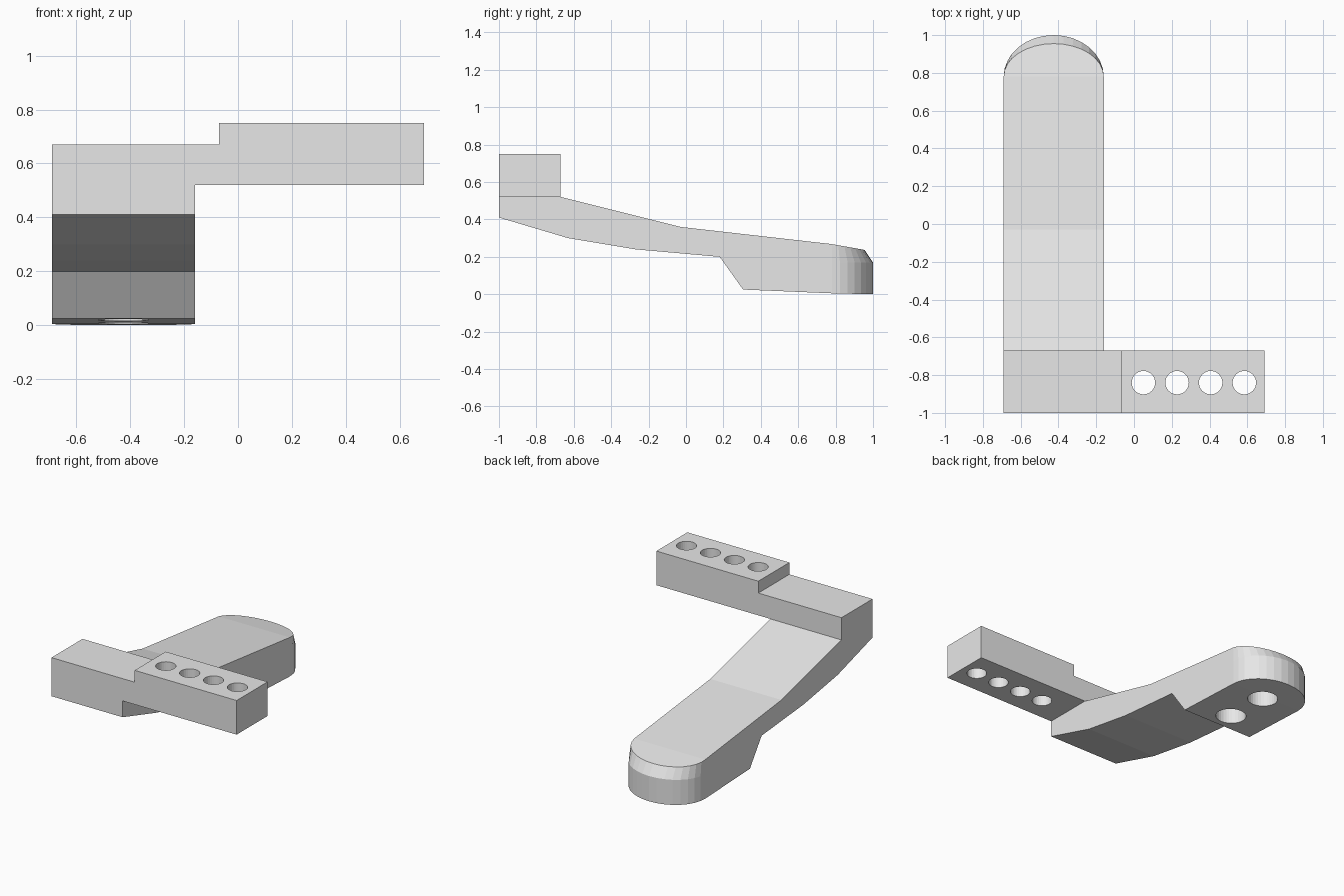
import bpy, bmesh, math
from mathutils import Vector

cube = bpy.data.objects.get("Cube")
if cube:
    bpy.data.objects.remove(cube, do_unlink=True)

grey = bpy.data.materials.new("light grey")
grey.use_nodes = True
grey.diffuse_color = (0.8, 0.8, 0.8, 1)
grey.node_tree.nodes["Principled BSDF"].inputs["Base Color"].default_value = (0.8, 0.8, 0.8, 1)

LEFT, RIGHT = -0.16, -0.69
MID, HALF = (LEFT + RIGHT) / 2, (LEFT - RIGHT) / 2


def finish(name, bm):
    bmesh.ops.remove_doubles(bm, verts=bm.verts, dist=0.0005)
    bmesh.ops.recalc_face_normals(bm, faces=bm.faces)
    mesh = bpy.data.meshes.new(name)
    bm.to_mesh(mesh)
    bm.free()
    mesh.materials.append(grey)
    obj = bpy.data.objects.new(name, mesh)
    bpy.context.collection.objects.link(obj)
    return obj


def face(bm, points):
    bm.faces.new([bm.verts.new(p) for p in points])


def drill(obj, centres, radius, z, depth):
    # Cut round upright holes centred on the given points
    bm = bmesh.new()
    for x, y in centres:
        made = bmesh.ops.create_cone(bm, cap_ends=True, segments=32, radius1=radius,
                                     radius2=radius, depth=depth)
        bmesh.ops.translate(bm, verts=made["verts"], vec=(x, y, z))
    cutter = finish("hole_cutter", bm)
    cutter.hide_render = True
    mod = obj.modifiers.new("holes", "BOOLEAN")
    mod.operation, mod.solver, mod.object = "DIFFERENCE", "EXACT", cutter
    bpy.context.view_layer.objects.active = obj
    bpy.ops.object.modifier_apply(modifier=mod.name)
    bpy.data.objects.remove(cutter, do_unlink=True)


# Arm: side profile from the toe's lower edge round to its upper edge
TOE = 0.78
profile = [(TOE, 0.005), (0.305, 0.025), (0.18, 0.20), (-0.27, 0.24), (-0.63, 0.30),
           (-1, 0.41), (-1, 0.52), (-0.67, 0.52), (-0.03, 0.36), (TOE, 0.268)]
bm = bmesh.new()
for (y1, z1), (y2, z2) in zip(profile, profile[1:]):
    face(bm, [(LEFT, y1, z1), (LEFT, y2, z2), (RIGHT, y2, z2), (RIGHT, y1, z1)])
for x in (LEFT, RIGHT):
    face(bm, [(x, y, z) for y, z in profile + [(TOE, 0.17)]])

# Rounded toe: wall, bevel and flat ends joined on to the arm
STEPS = 16


def toe_arc(reach, z_start, z_end):
    points = []
    for i in range(STEPS + 1):
        a = math.pi * i / STEPS
        s = math.sin(a)
        points.append(Vector((MID + HALF * math.cos(a), TOE + reach * s,
                              z_start + (z_end - z_start) * s)))
    return points


rings = [toe_arc(0.22, 0.005, 0), toe_arc(0.22, 0.17, 0.17), toe_arc(0.175, 0.268, 0.237)]
for low, high in zip(rings, rings[1:]):
    for i in range(STEPS):
        face(bm, [low[i], low[i + 1], high[i + 1], high[i]])
face(bm, rings[0])
face(bm, rings[-1])
arm = finish("arm", bm)
drill(arm, [(MID, 0.44), (MID, 0.75)], 0.095, 0.05, 0.24)

# Stepped crossbar with a row of through holes
outline = [(RIGHT, 0.52), (0.69, 0.52), (0.69, 0.75), (-0.07, 0.75), (-0.07, 0.67), (RIGHT, 0.67)]
bm = bmesh.new()
base = bm.faces.new([bm.verts.new((x, -1, z)) for x, z in outline])
made = bmesh.ops.extrude_face_region(bm, geom=[base], use_keep_orig=True)
bmesh.ops.translate(bm, vec=(0, 0.33, 0),
                    verts=[v for v in made["geom"] if isinstance(v, bmesh.types.BMVert)])
crossbar = finish("crossbar", bm)
drill(crossbar, [(0.05 + 0.178 * i, -0.84) for i in range(4)], 0.062, 0.63, 0.6)
